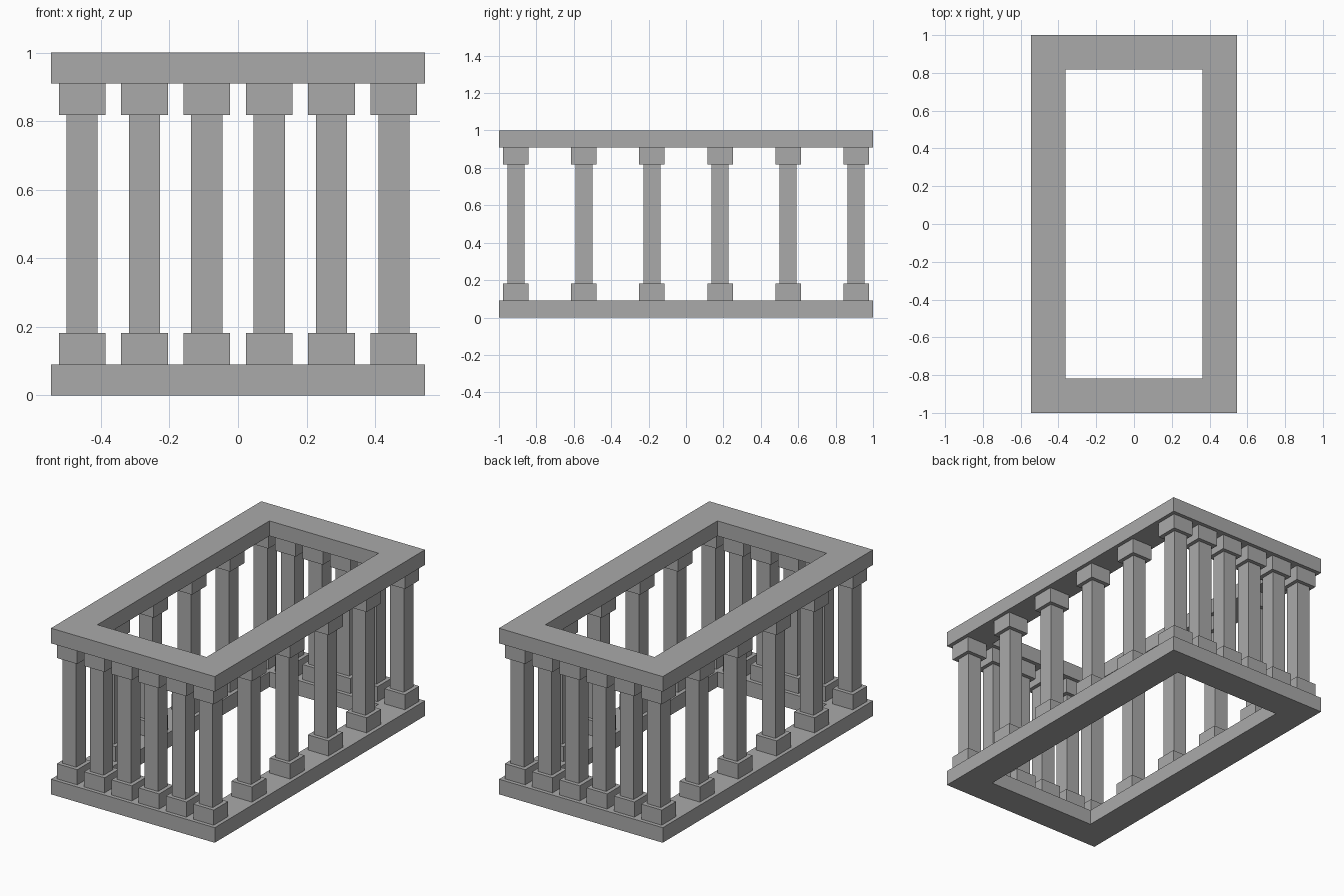
import bpy
import bmesh

if "Cube" in bpy.data.objects:
    bpy.data.objects.remove(bpy.data.objects["Cube"])

U = 1 / 11  # design module: the model is 12 x 22 x 11 modules

stone = bpy.data.materials.new("grey_stone")
stone.diffuse_color = (0.4, 0.4, 0.4, 1)
stone.use_nodes = True
stone.node_tree.nodes["Principled BSDF"].inputs["Base Color"].default_value = stone.diffuse_color


def finish(name, bm):
    mesh = bpy.data.meshes.new(name)
    bmesh.ops.recalc_face_normals(bm, faces=bm.faces)
    bm.to_mesh(mesh)
    bm.free()
    mesh.materials.append(stone)
    obj = bpy.data.objects.new(name, mesh)
    bpy.context.collection.objects.link(obj)
    return obj


def ring(name, z0, z1):
    """Rectangular frame with an open middle."""
    bm = bmesh.new()
    loops = []
    for hx, hy, z in ((6, 11, z0), (6, 11, z1), (4, 9, z1), (4, 9, z0)):
        loops.append([bm.verts.new((sx * hx * U, sy * hy * U, z * U))
                      for sx, sy in ((-1, -1), (1, -1), (1, 1), (-1, 1))])
    for a in range(4):
        lo, hi = loops[a], loops[(a + 1) % 4]
        for i in range(4):
            j = (i + 1) % 4
            bm.faces.new((lo[i], lo[j], hi[j], hi[i]))
    return finish(name, bm)


def box(name, x, y, z0, z1, width):
    bm = bmesh.new()
    bmesh.ops.create_cube(bm, size=1)
    for v in bm.verts:
        v.co.x = (x + v.co.x * width) * U
        v.co.y = (y + v.co.y * width) * U
        v.co.z = (z0 if v.co.z < 0 else z1) * U
    return finish(name, bm)


# Base and top frames
ring("base_frame", 0, 1)
ring("top_frame", 10, 11)

# Columns around the perimeter: six per side, sharing corners
n = 0
for i in range(6):
    for j in range(6):
        if i in (0, 5) or j in (0, 5):
            n += 1
            x, y = -5 + 2 * i, -10 + 4 * j
            box(f"column_base_{n}", x, y, 1, 2, 1.5)
            box(f"column_shaft_{n}", x, y, 2, 9, 1)
            box(f"column_capital_{n}", x, y, 9, 10, 1.5)
